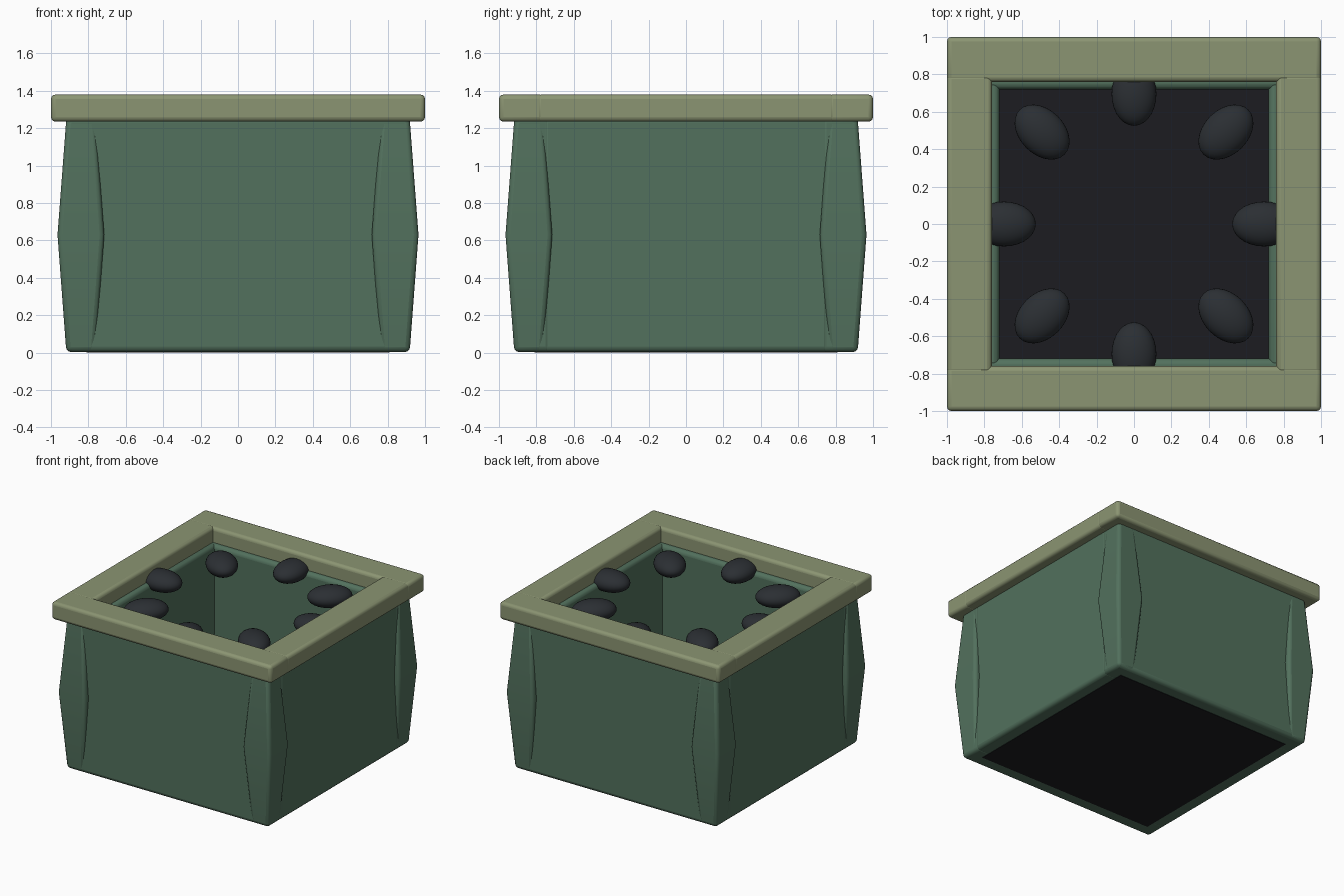
import bpy, bmesh, math
from mathutils import Matrix

if "Cube" in bpy.data.objects:
    bpy.data.objects.remove(bpy.data.objects["Cube"])


def material(name, rgb):
    m = bpy.data.materials.new(name)
    m.diffuse_color = (*rgb, 1)
    m.use_nodes = True
    m.node_tree.nodes["Principled BSDF"].inputs["Base Color"].default_value = m.diffuse_color
    return m


GREEN = material("green_paint", (0.085, 0.165, 0.11))
OLIVE = material("olive_paint", (0.26, 0.30, 0.17))
STONE = material("dark_stone", (0.024, 0.028, 0.033))
SOIL = material("black_base", (0.012, 0.012, 0.015))


def finish(name, bm, mat, bevel=0.0):
    bmesh.ops.recalc_face_normals(bm, faces=bm.faces)
    me = bpy.data.meshes.new(name)
    bm.to_mesh(me)
    bm.free()
    ob = bpy.data.objects.new(name, me)
    bpy.context.collection.objects.link(ob)
    me.materials.append(mat)
    if bevel:
        mod = ob.modifiers.new("bevel", 'BEVEL')
        mod.width, mod.segments = bevel, 3
        mod.limit_method = 'ANGLE'
        mod.angle_limit = math.radians(40)
    bpy.ops.object.select_all(action='DESELECT')
    ob.select_set(True)
    bpy.context.view_layer.objects.active = ob
    bpy.ops.object.shade_smooth_by_angle(angle=math.radians(35))
    return ob


def box(name, centre, size, mat, bevel):
    bm = bmesh.new()
    bmesh.ops.create_cube(bm, size=1, matrix=Matrix.Translation(centre) @ Matrix.Diagonal((*size, 1)))
    return finish(name, bm, mat, bevel)


def frame(name, inner, outer, z0, z1, mat, bevel):
    """Four boards: long front and back, with side boards let into them."""
    mid, thick, z, h = (inner + outer) / 2, outer - inner, (z0 + z1) / 2, z1 - z0
    for s, a, b in ((-1, "front", "left"), (1, "back", "right")):
        box(f"{a}_{name}", (0, s * mid, z), (2 * outer, thick, h), mat, bevel)
        box(f"{b}_{name}", (s * mid, 0, z), (thick, 2 * (inner + bevel * 1.6), h), mat, bevel)


# walls, rim and base
frame("wall", 0.72, 0.92, 0.003, 1.26, GREEN, 0.03)
frame("rim", 0.76, 1.0, 1.235, 1.38, OLIVE, 0.025)
box("base", (0, 0, 0.04), (1.62, 1.62, 0.08), SOIL, 0)

# corner posts, swelling at mid height
for sx, sy, label in ((-1, -1, "front_left"), (1, -1, "front_right"),
                      (-1, 1, "back_left"), (1, 1, "back_right")):
    bm = bmesh.new()
    rings = [[bm.verts.new((sx * 0.84 + dx * r, sy * 0.84 + dy * r, z))
              for dx, dy in ((-1, -1), (1, -1), (1, 1), (-1, 1))]
             for r, z in ((0.078, 0.005), (0.125, 0.63), (0.078, 1.25))]
    for lo, hi in zip(rings, rings[1:]):
        for i in range(4):
            j = (i + 1) % 4
            bm.faces.new((lo[i], lo[j], hi[j], hi[i]))
    bm.faces.new(rings[0])
    bm.faces.new(rings[-1])
    finish(f"{label}_post", bm, GREEN, 0.025)

# ring of pebbles under the rim, long axis pointing to the centre
for i in range(8):
    bm = bmesh.new()
    bmesh.ops.create_uvsphere(
        bm, u_segments=28, v_segments=16, radius=1,
        matrix=Matrix.Rotation(i * math.pi / 4, 4, 'Z') @ Matrix.Translation((0.695, 0, 1.255))
        @ Matrix.Diagonal((0.17, 0.12, 0.08, 1)))
    finish(f"pebble_{i + 1}", bm, STONE)
